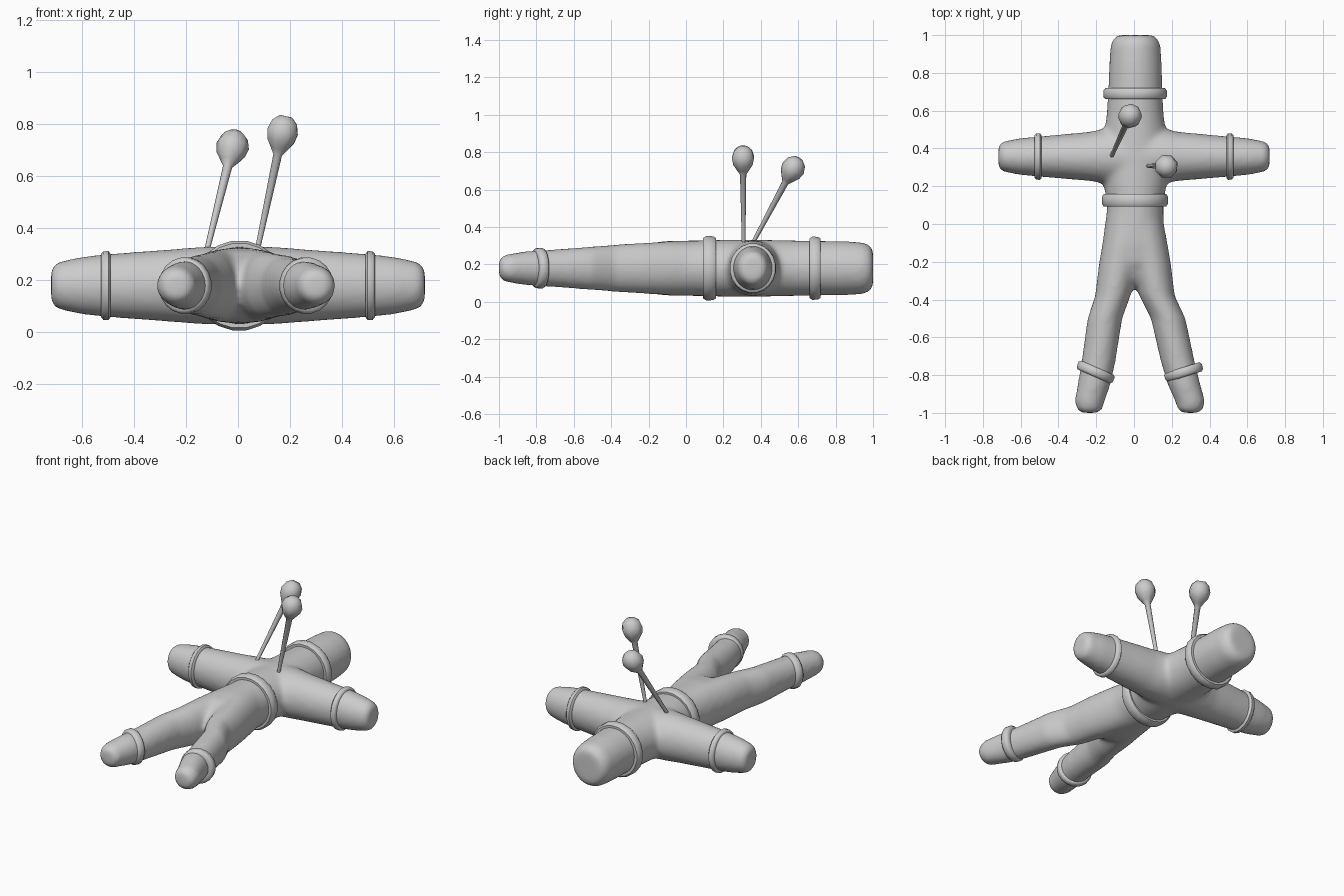
import bpy, bmesh, math
from mathutils import Vector

if "Cube" in bpy.data.objects:
    bpy.data.objects.remove(bpy.data.objects["Cube"])

ZC = 0.18  # height of the body's centre line


def finish(bm, name, angle=40):
    bmesh.ops.recalc_face_normals(bm, faces=bm.faces)
    me = bpy.data.meshes.new(name)
    bm.to_mesh(me)
    bm.free()
    ob = bpy.data.objects.new(name, me)
    bpy.context.collection.objects.link(ob)
    bpy.ops.object.select_all(action='DESELECT')
    bpy.context.view_layer.objects.active = ob
    ob.select_set(True)
    bpy.ops.object.shade_smooth_by_angle(angle=math.radians(angle))
    return ob


def skin(bm, rings, closed=False):
    """Bridge rings of verts; cap both ends, or join last to first."""
    n = len(rings[0])
    pairs = list(zip(rings, rings[1:]))
    if closed:
        pairs.append((rings[-1], rings[0]))
    for a, b in pairs:
        for i in range(n):
            j = (i + 1) % n
            bm.faces.new((a[i], a[j], b[j], b[i]))
    if not closed:
        bm.faces.new(rings[0])
        bm.faces.new(rings[-1])


def limb(bm, axis, sections, n=24):
    """Loft ellipses along x or y: (position, side offset, side radius, z radius)."""
    rings = []
    for t, c, r, rz in sections:
        ring = []
        for i in range(n):
            a = 2 * math.pi * i / n
            s, z = c + r * math.cos(a), ZC + rz * math.sin(a)
            ring.append(bm.verts.new((t, s, z) if axis == 'x' else (s, t, z)))
        rings.append(ring)
    skin(bm, rings)


def lathe(name, start, direction, profile, n, closed, angle=40, squash=1.0):
    """Turn a (radius, distance) profile about an axis."""
    d = Vector(direction).normalized()
    side = d.cross(Vector((0, 0, 1))).normalized()
    up = side.cross(d)
    bm = bmesh.new()
    rings = []
    for r, h in profile:
        rings.append([bm.verts.new(Vector(start) + d * h
                      + side * r * squash * math.cos(2 * math.pi * (i + .5) / n)
                      + up * r * math.sin(2 * math.pi * (i + .5) / n)) for i in range(n)])
    skin(bm, rings, closed)
    return finish(bm, name, angle)


# Body: head and torso, arms and splayed legs, fused into one soft skin
bm = bmesh.new()
limb(bm, 'y', [(1.0, .008, .092, .095), (.985, .008, .115, .122), (.95, .008, .132, .138),
               (.85, .008, .139, .145), (.68, .007, .145, .147), (.58, .006, .151, .149),
               (.48, .006, .165, .151), (.35, .006, .175, .154), (.22, .006, .168, .153),
               (.1, .006, .150, .150), (0, .006, .152, .149), (-.1, .006, .158, .147),
               (-.2, .006, .14, .135), (-.27, .008, .10, .10), (-.32, .01, .05, .06)])
for s in (-1, 1):
    limb(bm, 'x', [(0, .36, .15, .153), (s * .12, .36, .15, .15), (s * .17, .36, .143, .147),
                   (s * .23, .358, .131, .142), (s * .5, .357, .107, .122),
                   (s * .6, .357, .098, .111), (s * .685, .357, .082, .093),
                   (s * .705, .357, .074, .083), (s * .718, .357, .055, .06)])
for off, k in ((0, -1), (0.01, 1)):
    tip = -.235 if k < 0 else .298
    knee = -.188 if k < 0 else .232
    limb(bm, 'y', [(.1, k * .02, .12, .14), (-.1, off + k * .05, .117, .143),
                   (-.22, off + k * .08, .107, .137), (-.38, off + k * .112, .094, .127),
                   (-.5, (off + k * .112 + knee) / 2 + k * .004, .092, .117),
                   (-.73, knee, .090, .099), (-.85, (knee + tip) / 2, .087, .092),
                   (-.94, tip, .080, .078), (-.98, tip, .068, .068), (-1.0, tip, .045, .045)])
body = finish(bm, "doll_body", 180)
fuse = body.modifiers.new("fuse", 'REMESH')
fuse.mode = 'VOXEL'
fuse.voxel_size = 0.014
fuse.use_smooth_shade = True
soft = body.modifiers.new("soften", 'SMOOTH')
soft.factor = 0.5
soft.iterations = 12

# Ties around neck, waist, wrists and ankles
ties = [("neck_tie", (.006, .69, ZC), (0, 1, 0), .171, .058, 1.0),
        ("waist_tie", (.005, .126, ZC), (0, 1, 0), .174, .068, 1.02),
        ("wrist_tie_left", (-.508, .357, ZC), (-1, 0, 0), .134, .036, .93),
        ("wrist_tie_right", (.508, .357, ZC), (1, 0, 0), .134, .036, .93),
        ("ankle_tie_left", (-.203, -.784, ZC), (-.40, -.91, 0), .109, .05, .97),
        ("ankle_tie_right", (.263, -.784, ZC), (.30, -.95, 0), .109, .05, .97)]
for name, pos, d, r, w, squash in ties:
    h = w / 2
    lathe(name, pos, d, [(r - .035, -h), (r - .010, -h), (r, -h * .55), (r - .001, h * .55),
                         (r - .011, h), (r - .035, h)], 20, True, 50, squash)

# Pins: tapered shaft flowing into a faceted bulb
pins = [("pin_left", (-.122, .352, .305), (-.022, .570, .710)),
        ("pin_right", (.072, .308, .305), (.170, .305, .765))]
for name, a, b in pins:
    d = Vector(b) - Vector(a)
    L = d.length
    lathe(name, a, d, [(.010, 0), (.018, L - .085), (.034, L - .062), (.056, L - .030),
                       (.064, L + .006), (.052, L + .044), (.026, L + .067)], 8, False, 50)
